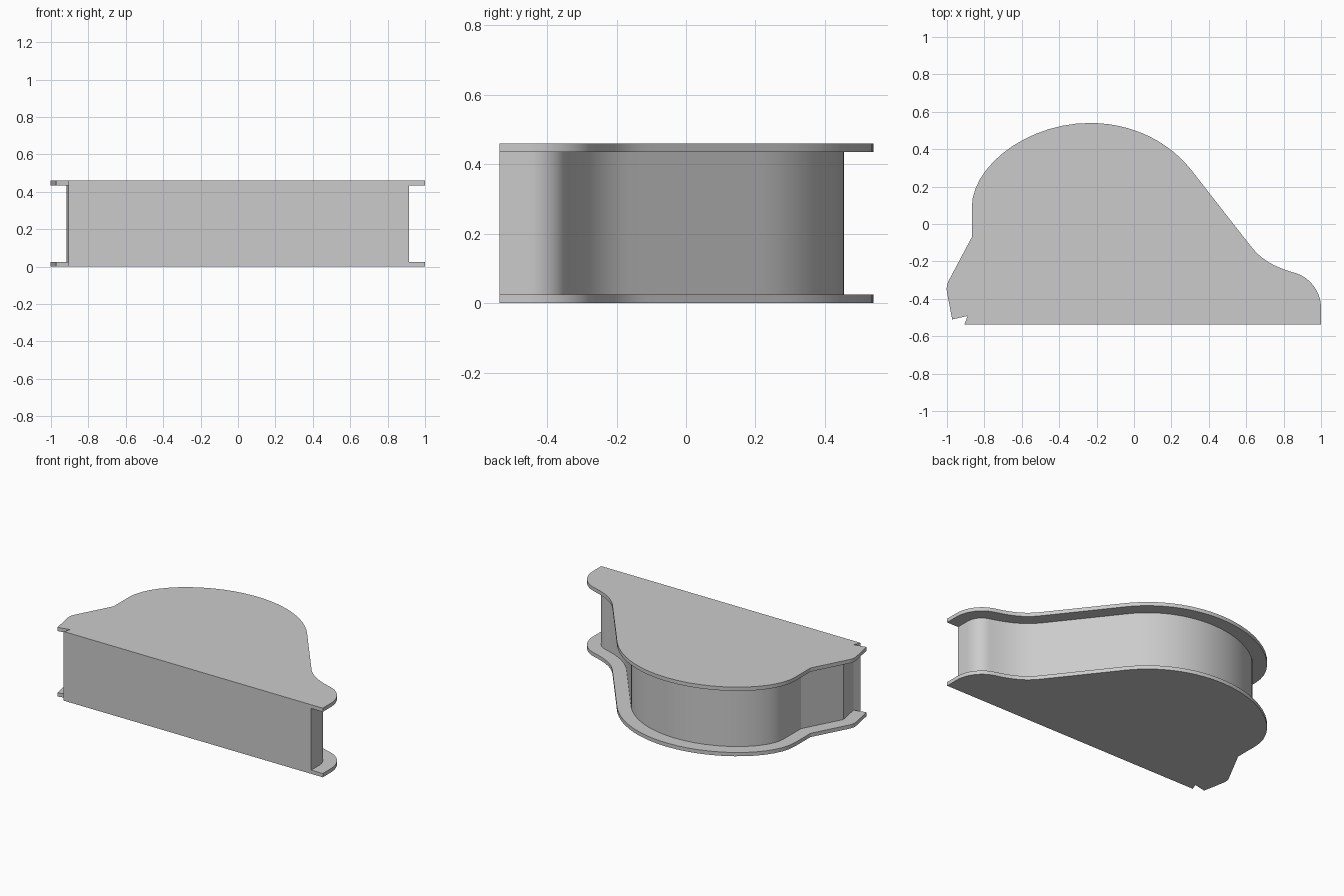
import bpy
import bmesh
from mathutils import Vector
from mathutils.geometry import interpolate_bezier

cube = bpy.data.objects.get("Cube")
if cube:
    bpy.data.objects.remove(cube, do_unlink=True)

HEIGHT, PLATE, LIP, FRONT = 0.46, 0.025, 0.085, -0.537

grey = bpy.data.materials.new("light_grey")
grey.use_nodes = True
grey.diffuse_color = (0.6, 0.6, 0.6, 1)
grey.node_tree.nodes["Principled BSDF"].inputs["Base Color"].default_value = (0.6, 0.6, 0.6, 1)


def smooth_path(segments, steps=14):
    """Join cubic segments given as start, two handles and end."""
    path = []
    for seg in segments:
        pts = interpolate_bezier(*[Vector((x, y, 0)) for x, y in seg], steps)
        path += [p.to_2d() for p in (pts[1:] if path else pts)]
    return path


def inset(path, distance):
    """Shift an open clockwise path inwards with mitred corners."""
    result = []
    for i, p in enumerate(path):
        a = (p - path[i - 1]).normalized() if i else None
        b = (path[i + 1] - p).normalized() if i < len(path) - 1 else None
        a, b = a or b, b or a
        na, nb = Vector((a.y, -a.x)), Vector((b.y, -b.x))
        result.append(p + (na + nb) * distance / (1 + na.dot(nb)))
    return result


def extrude_outline(name, outline, bottom, top):
    bm = bmesh.new()
    face = bm.faces.new([bm.verts.new((p[0], p[1], bottom)) for p in outline])
    geom = bmesh.ops.extrude_face_region(bm, geom=[face], use_keep_orig=True)["geom"]
    verts = [g for g in geom if isinstance(g, bmesh.types.BMVert)]
    bmesh.ops.translate(bm, verts=verts, vec=(0, 0, top - bottom))
    bmesh.ops.recalc_face_normals(bm, faces=bm.faces)
    mesh = bpy.data.meshes.new(name)
    bm.to_mesh(mesh)
    bm.free()
    mesh.materials.append(grey)
    obj = bpy.data.objects.new(name, mesh)
    bpy.context.collection.objects.link(obj)
    bpy.ops.object.select_all(action="DESELECT")
    obj.select_set(True)
    bpy.context.view_layer.objects.active = obj
    bpy.ops.object.shade_smooth_by_angle(angle=0.4)


# Back edge of the plates: dome, straight slope, hollow and rounded end
back_edge = smooth_path([
    ((-0.867, -0.07), (-0.867, -0.01), (-0.867, 0.03), (-0.867, 0.09)),
    ((-0.867, 0.09), (-0.867, 0.31), (-0.57, 0.54), (-0.235, 0.54)),
    ((-0.235, 0.54), (-0.02, 0.54), (0.18, 0.45), (0.31, 0.284)),
    ((0.31, 0.284), (0.41, 0.155), (0.52, 0.015), (0.62, -0.113)),
    ((0.62, -0.113), (0.69, -0.205), (0.77, -0.235), (0.865, -0.263)),
    ((0.865, -0.263), (0.95, -0.29), (1.0, -0.37), (1.0, -0.45)),
])
# Rounded corner on the narrow end of the plates
left_corner = smooth_path([((-1.0, -0.365), (-1.004, -0.34), (-1.0, -0.318), (-0.988, -0.298))], 8)

notch = [(-0.907, FRONT), (-0.89, -0.492)]
plate = notch + [(-0.972, -0.51)] + left_corner + back_edge + [(1.0, FRONT)]
core = notch + [(-0.917, -0.345)] + inset(back_edge, LIP) + [(1.0 - LIP, FRONT)]
# Mitre of the inner corner where the narrow end meets the dome
core[3] = (-0.867 + LIP, -0.092)

extrude_outline("bottom_plate", plate, 0, PLATE)
extrude_outline("core_wall", core, PLATE, HEIGHT - PLATE)
extrude_outline("top_plate", plate, HEIGHT - PLATE, HEIGHT)
